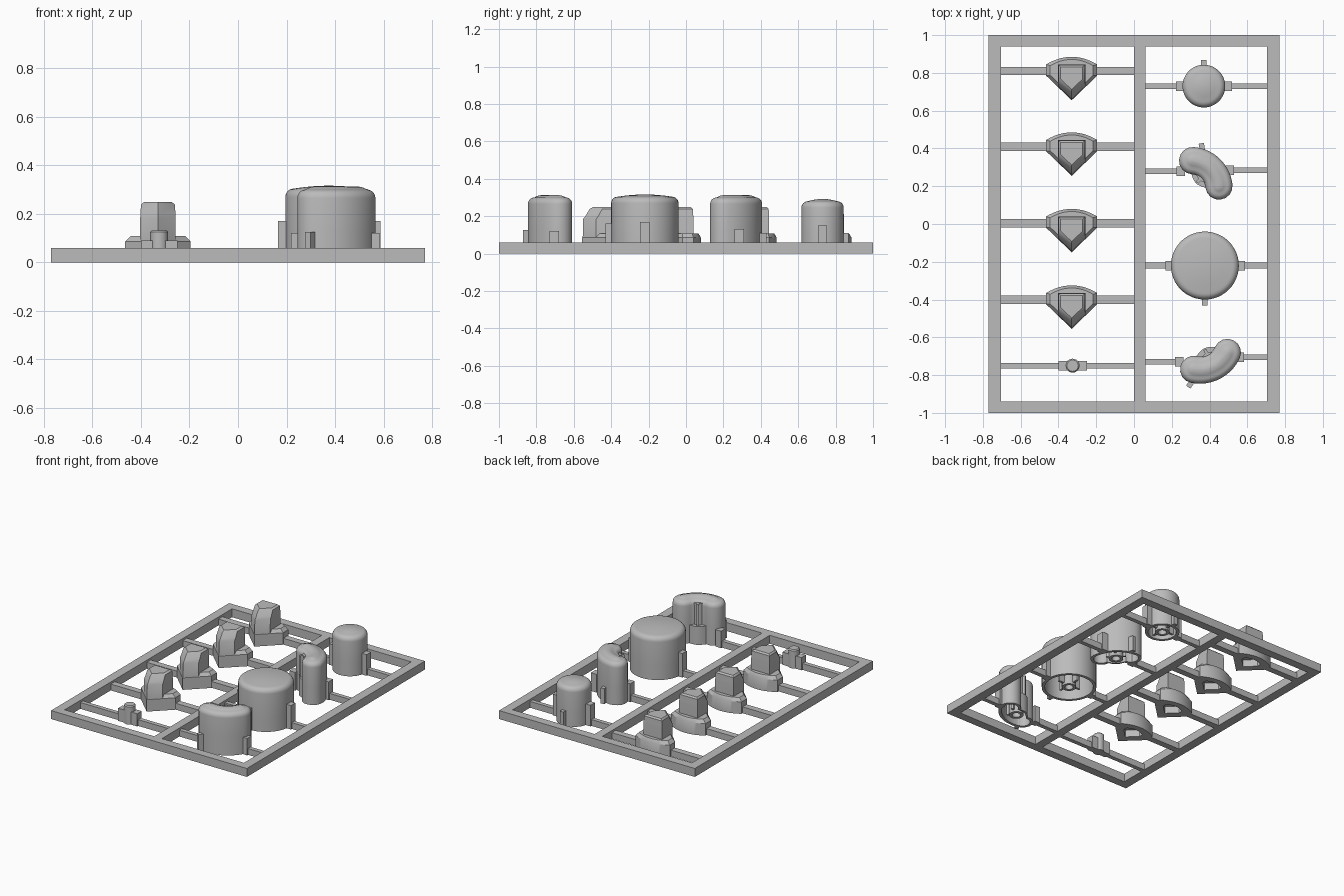
import bpy
import math
from mathutils import Matrix, Vector

cube = bpy.data.objects.get("Cube")
if cube:
    bpy.data.objects.remove(cube, do_unlink=True)

grey = bpy.data.materials.new("plain_grey")
grey.use_nodes = True
COLOUR = (0.5, 0.5, 0.5, 1)
grey.diffuse_color = COLOUR
grey.node_tree.nodes["Principled BSDF"].inputs["Base Color"].default_value = COLOUR


def add_mesh(name, verts, faces, place=None):
    mesh = bpy.data.meshes.new(name)
    mesh.from_pydata(verts, [], faces)
    if place:
        mesh.transform(place)
    mesh.materials.append(grey)
    mesh.shade_smooth()
    mesh.set_sharp_from_angle(angle=math.radians(32))
    obj = bpy.data.objects.new(name, mesh)
    bpy.context.collection.objects.link(obj)
    return obj


def loft(name, sections, place=None, closed=False):
    """Skin a list of (outline, z) sections; cap the ends or join them."""
    n = len(sections[0][0])
    verts = [(x, y, z) for outline, z in sections for x, y in outline]
    faces = []
    count = len(sections)
    for s in range(count if closed else count - 1):
        a, b = s * n, (s + 1) % count * n
        faces += [(a + i, a + (i + 1) % n, b + (i + 1) % n, b + i) for i in range(n)]
    if not closed:
        faces += [tuple(reversed(range(n))), tuple(range((count - 1) * n, count * n))]
    return add_mesh(name, verts, faces, place)


def box(name, x0, x1, y0, y1, z0, z1, place=None):
    outline = [(x0, y0), (x1, y0), (x1, y1), (x0, y1)]
    return loft(name, [(outline, z0), (outline, z1)], place)


def at(x, y, angle=0):
    return Matrix.Translation((x, y, 0)) @ Matrix.Rotation(math.radians(angle), 4, 'Z')


def circle(r, n=48):
    return [(r * math.cos(i * math.tau / n), r * math.sin(i * math.tau / n)) for i in range(n)]


# Frame
TOP = 0.06
for side in (-1, 1):
    xs = sorted((side * 0.77, side * 0.705))
    ys = sorted((side, side * 0.94))
    box("frame_side", *xs, -1, 1, 0, TOP)
    box("frame_end", -0.705, 0.705, *ys, 0, TOP)
box("frame_divider", 0, 0.06, -0.94, 0.94, 0, TOP)


def rail(x0, x1, y, width):
    box("runner", x0, x1, y - width / 2, y + width / 2, 0, 0.045)


# Tab standing against the wall of a button
def tab(x, y, height, angle=0, length=0.045, width=0.05):
    box("button_tab", -length / 2, length / 2, -width / 2, width / 2, 0, height, at(x, y, angle))


# Pointed buttons: fan-shaped skirt and five-sided cap
def fan(scale=1):
    arc = [(0.135 * t, 0.075 - 0.04 * t * t) for t in [1 - i / 8 for i in range(17)]]
    pts = [(0, -0.155), (0.135, -0.025)] + arc + [(-0.135, -0.025)]
    return [(x * scale, (y + 0.01) * scale - 0.01) for x, y in pts]


def pentagon(w, back, tip):
    shoulder = tip + w * 0.96
    return [(0, tip), (w, shoulder), (w, back), (-w, back), (-w, shoulder)]


for y in (0.81, 0.41, 0.005, -0.40):
    place = at(-0.33, y)
    loft("pointed_button_skirt", [(fan(0.5), 0.05), (fan(0.5), 0), (fan(), 0),
                                  (fan(), 0.085), (fan(0.84), 0.108)], place)
    loft("pointed_button_cap", [(pentagon(0.073, 0.035, -0.153), 0.05),
                                (pentagon(0.073, 0.035, -0.15), 0.185),
                                (pentagon(0.072, 0.034, -0.138), 0.2),
                                (pentagon(0.070, 0.032, -0.115), 0.238),
                                (pentagon(0.058, 0.022, -0.098), 0.248)], place)
    rail(-0.705, -0.45, y, 0.045)
    rail(-0.21, 0, y, 0.045)

# Small pin with side blocks
pin = at(-0.325, -0.75)
loft("pin", [(circle(0.037, 24), 0), (circle(0.037, 24), 0.125), (circle(0.03, 24), 0.132)], pin)
box("pin_blocks", -0.075, 0.075, -0.025, 0.025, 0, 0.09, pin)
rail(-0.705, -0.39, -0.75, 0.03)
rail(-0.26, 0, -0.75, 0.03)


# Bean outline: an arc of half-length a and rise h, thickened by r
def bean(r, a, h, filled=False):
    radius = (a * a + h * h) / (2 * h)
    half = math.asin(a / radius)
    n = 16
    angles = [half - 2 * half * i / n for i in range(n + 1)]

    def point(t, offset):
        return ((radius + offset) * math.sin(t), (radius + offset) * math.cos(t) - radius + h)

    outer = [point(t, r) for t in angles]
    inner = [point(t, -r) for t in reversed(angles)]
    if filled:
        first, last = Vector(inner[0]), Vector(inner[-1])
        inner = [tuple(first.lerp(last, i / n) - Vector((0, 0.018 * math.sin(math.pi * i / n))))
                 for i in range(n + 1)]

    def cap(end, start):
        cx, cy = point(end, 0)
        return [(cx + r * math.cos(start + math.pi * k / 8),
                 cy + r * math.sin(start + math.pi * k / 8)) for k in range(1, 8)]

    return outer + cap(-half, math.pi / 2 + half) + inner + cap(half, -math.pi / 2 - half)


# Hollow button: inner wall, rim, outer wall, rounded edge and shallow dome
def hollow_button(name, outline, base, r, top, step, place):
    wall = 0.02
    fillet = 0.035
    sections = [(outline(r - wall), top - 0.04), (outline(r - wall), step),
                (base(r - wall), step), (base(r - wall), 0), (base(r), 0),
                (base(r), step), (outline(r), step)]
    for k in range(7):
        t = k * math.pi / 12
        sections.append((outline(r - fillet * (1 - math.cos(t))),
                         top - 0.012 - fillet * (1 - math.sin(t))))
    for f in (0.7, 0.4, 0.1):
        sections.append((outline((r - fillet) * f), top - 0.012 * f * f))
    loft(name, sections, place)
    # Socket and ribs under the button
    tube = [(circle(0.048, 24), 0), (circle(0.048, 24), top - 0.03),
            (circle(0.028, 24), top - 0.03), (circle(0.028, 24), 0)]
    loft("button_socket", tube, place, closed=True)
    for quarter in range(4):
        turn = Matrix.Rotation(quarter * math.pi / 2, 4, 'Z')
        box("socket_rib", 0.046, min(0.09, r - 0.005), -0.008, 0.008, 0.015, top - 0.03, place @ turn)


hollow_button("small_round_button", circle, circle, 0.113, 0.292, 0.1, at(0.37, 0.73))
hollow_button("large_round_button", circle, circle, 0.18, 0.316, 0.1, at(0.375, -0.22))

for name, x, y, angle, a in (("back_bean_button", 0.38, 0.268, -44, 0.097),
                             ("front_bean_button", 0.405, -0.725, 206.6, 0.1)):
    def top_shape(r, a=a):
        return bean(r, a, 0.035)

    def base_shape(r, a=a):
        return bean(r, a, 0.035, True)

    hollow_button(name, top_shape, base_shape, 0.072, 0.312, 0.13, at(x, y, angle))

# Tabs and runners of the large buttons: left x, left y, right x, right y, heights
for lx, ly, rx, ry, height in ((0.245, 0.73, 0.495, 0.73, 0.15),
                               (0.248, 0.28, 0.508, 0.285, 0.13),
                               (0.188, -0.22, 0.565, -0.22, 0.17),
                               (0.24, -0.73, 0.56, -0.705, 0.12)):
    tab(lx, ly, height)
    tab(rx, ry, height)
    rail(0.06, lx, ly, 0.03)
    rail(rx, 0.705, ry, 0.03)
for x, y, height, angle in ((0.37, 0.847, 0.11, 90), (0.36, 0.405, 0.11, 100),
                            (0.375, -0.408, 0.16, 90), (0.3, -0.845, 0.125, 55)):
    tab(x, y, height, angle, width=0.028)
